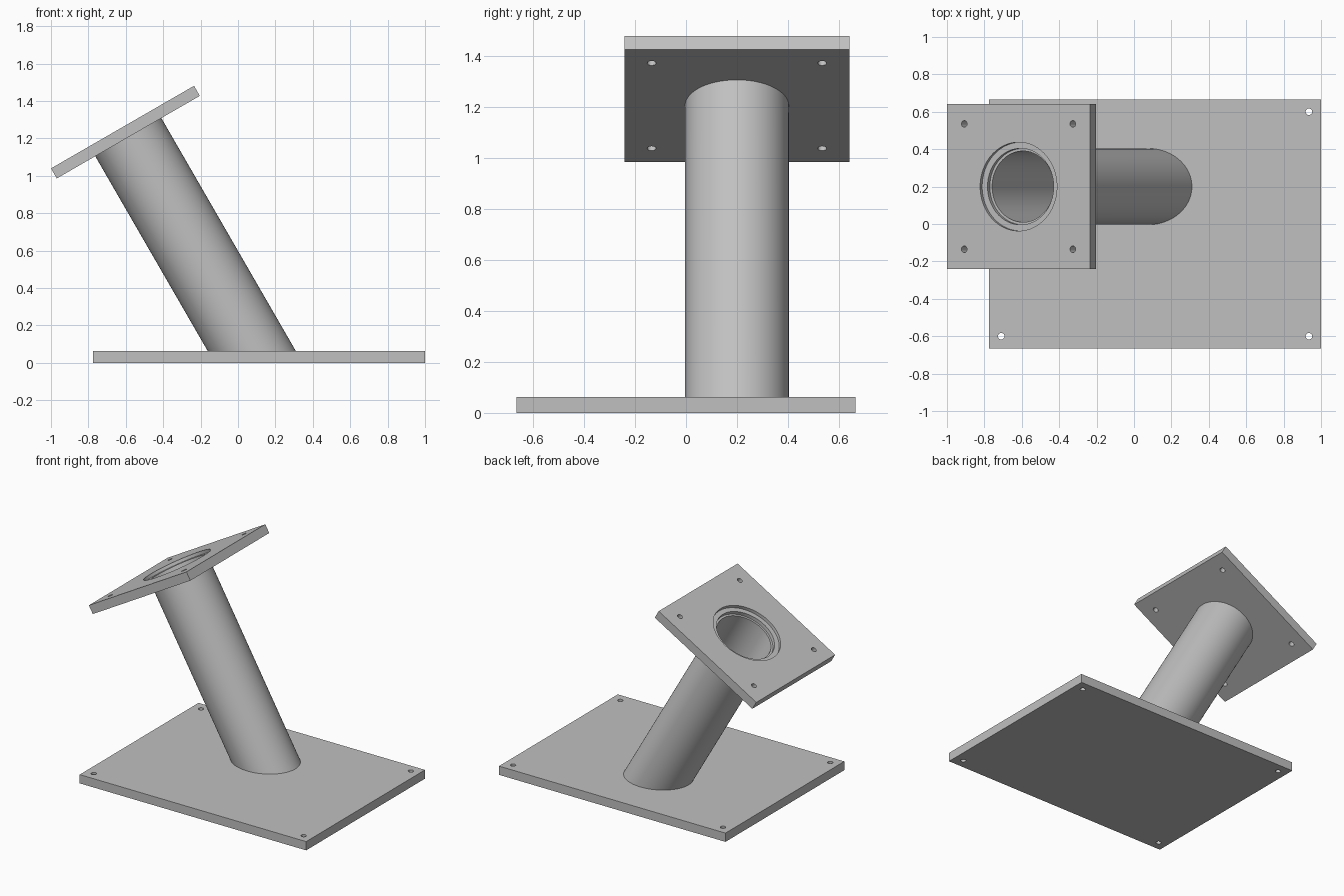
import bpy, bmesh, math
from mathutils import Matrix, Vector

if "Cube" in bpy.data.objects:
    bpy.data.objects.remove(bpy.data.objects["Cube"], do_unlink=True)

# Single grey metal
GREY = (0.53, 0.53, 0.53, 1)
metal = bpy.data.materials.new("grey_metal")
metal.use_nodes = True
metal.diffuse_color = GREY
metal.node_tree.nodes["Principled BSDF"].inputs["Base Color"].default_value = GREY

THICK = 0.062
SEGMENTS = 96
TILT = math.radians(30)
# Frame of the tilted head plate: origin at the centre of its outer face
HEAD = Matrix.Translation((-0.6175, 0.2, 1.26)) @ Matrix.Rotation(-TILT, 4, "Y")


def make_object(name, bm):
    bmesh.ops.recalc_face_normals(bm, faces=bm.faces)
    mesh = bpy.data.meshes.new(name)
    bm.to_mesh(mesh)
    bm.free()
    mesh.materials.append(metal)
    obj = bpy.data.objects.new(name, mesh)
    bpy.context.collection.objects.link(obj)
    return obj


def select_only(obj):
    bpy.ops.object.select_all(action="DESELECT")
    obj.select_set(True)
    bpy.context.view_layer.objects.active = obj


def smooth(obj):
    select_only(obj)
    bpy.ops.object.shade_smooth_by_angle(angle=math.radians(30))


def drill(obj, x, y, radius, z_low, z_high, segments):
    """Cut a round vertical hole between two heights."""
    bm = bmesh.new()
    bmesh.ops.create_cone(bm, cap_ends=True, segments=segments, radius1=radius,
                          radius2=radius, depth=z_high - z_low,
                          matrix=Matrix.Translation((x, y, (z_low + z_high) / 2)))
    cutter = make_object("hole_cutter", bm)
    cutter.hide_render = True
    mod = obj.modifiers.new("hole", "BOOLEAN")
    mod.operation, mod.solver, mod.object = "DIFFERENCE", "EXACT", cutter
    select_only(obj)
    bpy.ops.object.modifier_apply(modifier=mod.name)
    bpy.data.objects.remove(cutter, do_unlink=True)


def plate(name, centre, size_x, size_y, hole_x, hole_y):
    """Flat slab with a bolt hole near each corner."""
    bm = bmesh.new()
    bmesh.ops.create_cube(bm, size=1, matrix=Matrix.Translation(centre)
                          @ Matrix.Diagonal((size_x, size_y, THICK, 1)))
    obj = make_object(name, bm)
    for sx in (-1, 1):
        for sy in (-1, 1):
            drill(obj, centre[0] + sx * hole_x, centre[1] + sy * hole_y,
                  0.0175, centre[2] - THICK, centre[2] + THICK, 24)
    return obj


# Base plate
base = plate("base_plate", (0.1125, 0, THICK / 2), 1.775, 1.33, 0.8225, 0.6)
smooth(base)

# Tilted head plate with a stepped bore
head = plate("head_plate", (0, 0, -THICK / 2), 0.883, 0.883, 0.335, 0.335)
drill(head, 0, 0, 0.204, -0.1, 0.1, SEGMENTS)
drill(head, 0, 0, 0.237, -0.022, 0.1, SEGMENTS)
head.data.transform(HEAD)
smooth(head)

# Hollow leaning tube: square end in the bore, lower end mitred onto the base
bm = bmesh.new()
axis = HEAD.to_3x3() @ Vector((0, 0, 1))
rings = []
for radius, at_base in ((0.204, True), (0.204, False), (0.19, False), (0.19, True)):
    ring = []
    for i in range(SEGMENTS):
        a = math.tau * i / SEGMENTS
        p = HEAD @ Vector((radius * math.cos(a), radius * math.sin(a), -0.047))
        if at_base:
            p -= axis * ((p.z - THICK) / axis.z)
        ring.append(bm.verts.new(p))
    rings.append(ring)
for k, ring in enumerate(rings):
    after = rings[(k + 1) % len(rings)]
    for i in range(SEGMENTS):
        j = (i + 1) % SEGMENTS
        bm.faces.new((ring[i], ring[j], after[j], after[i]))
smooth(make_object("leaning_tube", bm))
